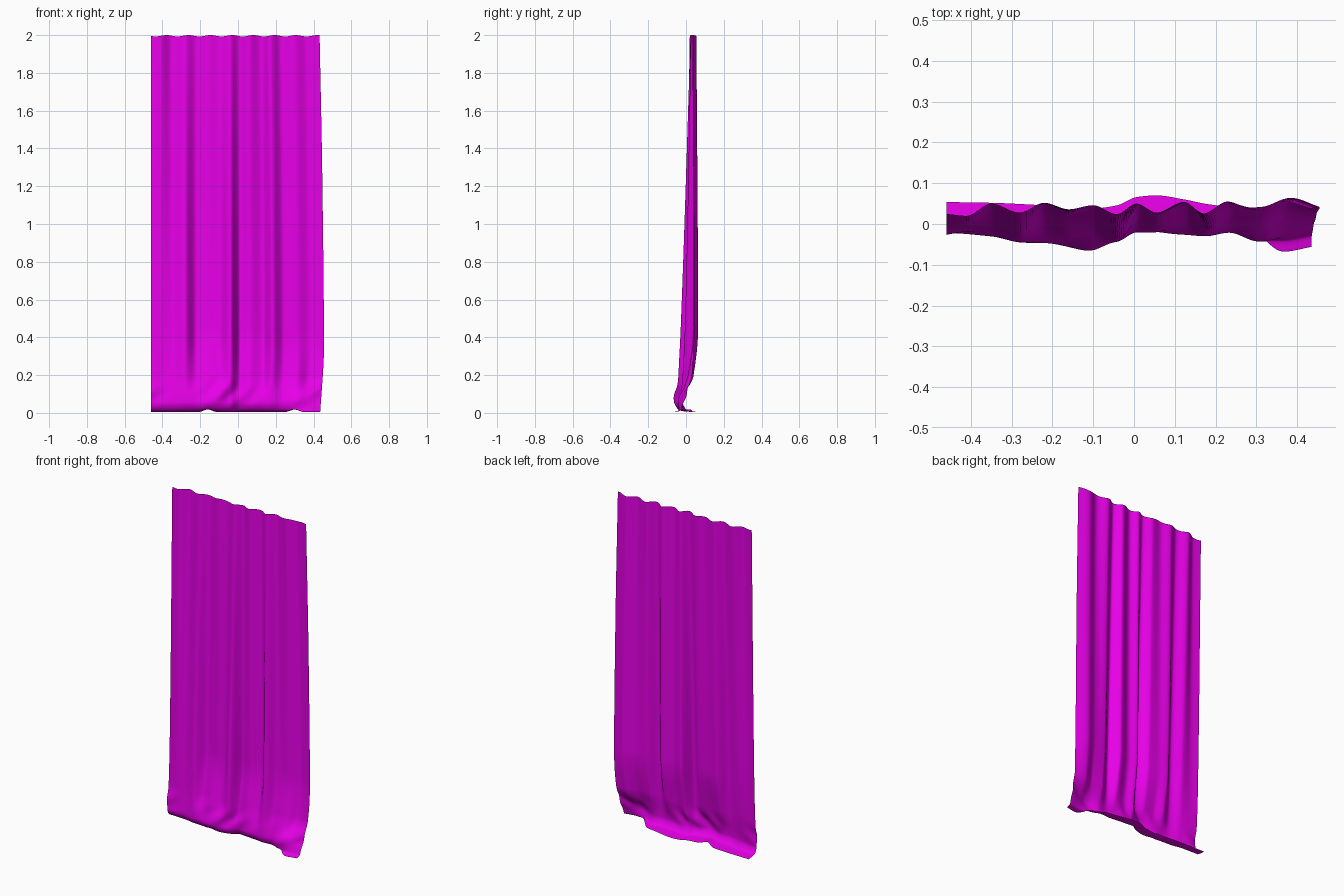
import bpy, bmesh, math

if "Cube" in bpy.data.objects:
    bpy.data.objects.remove(bpy.data.objects["Cube"])


def spline(ks, vs, t):
    """Smooth curve through (ks, vs) that never overshoots its points."""
    n = len(ks)
    d = [(vs[i + 1] - vs[i]) / (ks[i + 1] - ks[i]) for i in range(n - 1)]

    def slope(i):
        if i == 0 or i == n - 1:
            return d[0] if i == 0 else d[-1]
        a, b = d[i - 1], d[i]
        return 2 * a * b / (a + b) if a * b > 0 else 0.0

    i = max(0, min(n - 2, sum(k <= t for k in ks) - 1))
    h = ks[i + 1] - ks[i]
    s = max(0.0, min(1.0, (t - ks[i]) / h))
    return ((1 + 2 * s) * (1 - s) ** 2 * vs[i] + s * (1 - s) ** 2 * h * slope(i)
            + s * s * (3 - 2 * s) * vs[i + 1] + s * s * (s - 1) * h * slope(i + 1))


# Fold cross-sections (depth y at each x), from the rail down to the hem
XS = [-.46, -.41, -.35, -.28, -.22, -.16, -.10, -.04, .01, .06, .13, .18, .24, .31, .38, .45]
RAIL = [.025, .02, .05, .028, .052, .036, .046, .024, .05, .028, .054, .026, .055, .034, .055, .038]
LOW = [.0, -.005, .0, -.025, .025, .015, .012, -.028, .04, .025, .045, -.006, .038, .042, .064, .042]
FOLD = [-.01, -.012, -.015, -.035, -.01, -.025, -.022, -.04, .01, -.005, .012, -.018, .012, .01, .04, .03]
BULGE = [-.025, -.026, -.03, -.045, -.048, -.055, -.06, -.045, -.015, -.022, -.026, -.03, -.022, -.04, -.03, -.018]
HEM = [.054, .053, .052, .049, .045, .025, .036, .046, .066, .07, .06, .05, .04, -.02, -.068, -.056]
TURN = [.7 * b + .3 * h for b, h in zip(BULGE, HEM)]
ROWS = [RAIL, LOW, FOLD, BULGE, TURN, HEM]
LENGTH = [0, 1.55, 1.81, 1.96, 2.02, 2.10]
HEIGHT = [2.0, .45, .2, .055, .012, .004]

NX, NV = 180, 130
bm = bmesh.new()
grid = []
for i in range(NX + 1):
    x = -.46 + .91 * i / NX
    ys = [spline(XS, r, x) for r in ROWS]
    line = []
    for j in range(NV + 1):
        # most rows go to the crumpled bottom
        u = j / NV
        v = 1.55 * u / .4 if u < .4 else 1.55 + .55 * (u - .4) / .6
        y = spline(LENGTH, ys, v)
        z = spline(LENGTH, HEIGHT, v)
        # slightly scalloped rail edge and uneven diagonal creases near the floor
        z -= .007 * (.5 + .5 * math.sin(x * 54)) * max(0, 1 - v / .3)
        crease = math.exp(-((z - .1) / .05) ** 2) * (.5 + .5 * math.sin(13 * x + 2.4))
        y += .011 * crease * math.sin(38 * x - 30 * z + 1.2 * math.sin(9 * x))
        lift = max(math.exp(-((x + .16) / .03) ** 2), math.exp(-((x - .31) / .03) ** 2))
        z += .014 * lift * max(0, (v - 1.95) / .15)
        # right edge drifts outward, then tucks back in at the floor
        drift = spline([0, .35, 1.2, 2], [-.015, .005, -.003, -.018], z)
        px = x + drift * max(0, (x + .1) / .55)
        line.append(bm.verts.new((px, y, z)))
    grid.append(line)
for i in range(NX):
    for j in range(NV):
        f = bm.faces.new((grid[i][j], grid[i][j + 1], grid[i + 1][j + 1], grid[i + 1][j]))
        f.smooth = True

# Curtain sheet
mesh = bpy.data.meshes.new("curtain")
bm.to_mesh(mesh)
bm.free()
curtain = bpy.data.objects.new("curtain", mesh)
bpy.context.collection.objects.link(curtain)
mat = bpy.data.materials.new("magenta_cloth")
mat.diffuse_color = (.8, .0, .8, 1)
mat.use_nodes = True
mat.node_tree.nodes["Principled BSDF"].inputs["Base Color"].default_value = mat.diffuse_color
mesh.materials.append(mat)
